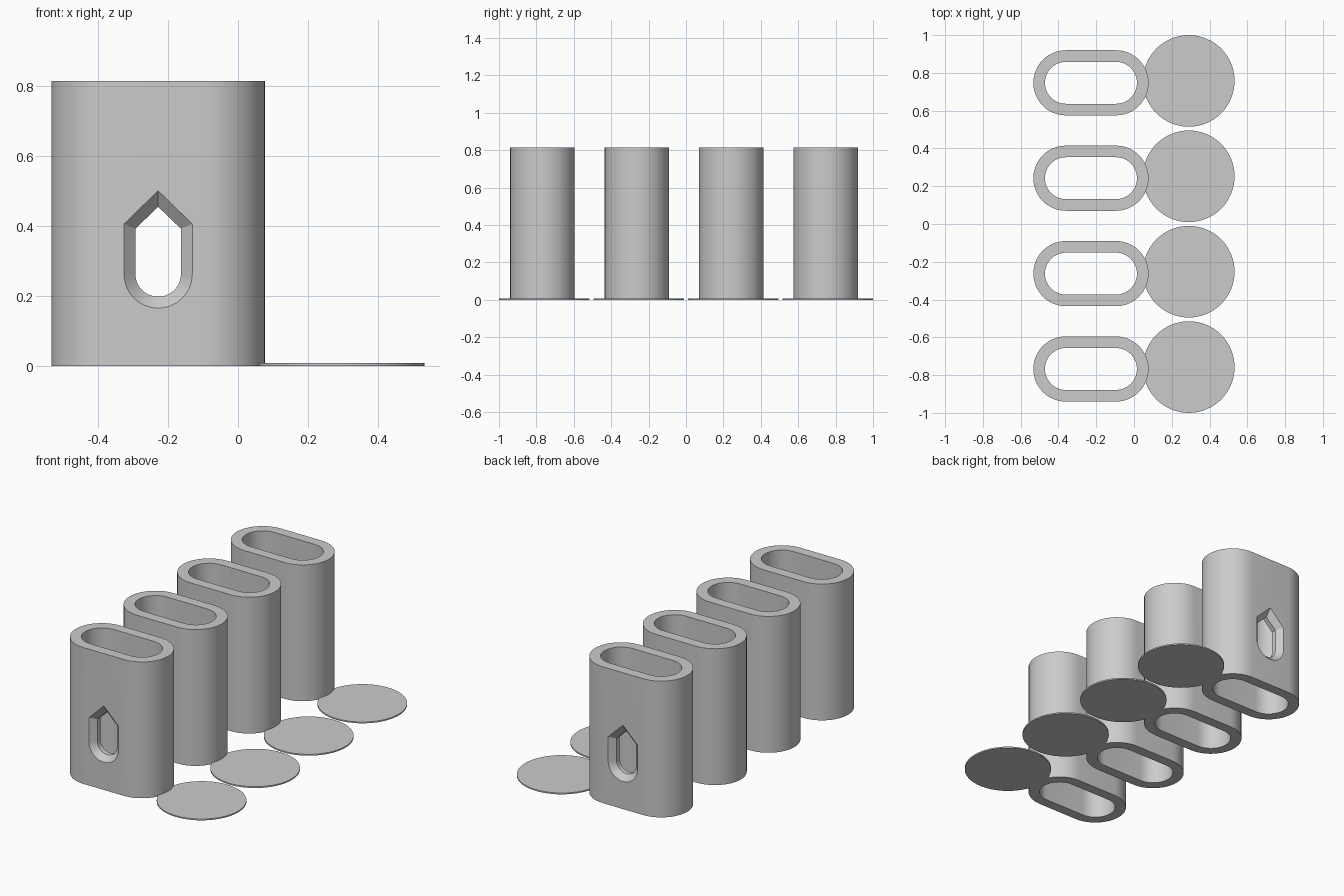
import bpy, bmesh, math

if "Cube" in bpy.data.objects:
    bpy.data.objects.remove(bpy.data.objects["Cube"])

SPACING, HEIGHT = 0.505, 0.813
SLEEVE_X, HALF_STRAIGHT, R_OUT, R_IN = -0.228, 0.1325, 0.1725, 0.111

grey = bpy.data.materials.new("light grey")
grey.diffuse_color = (0.6, 0.6, 0.6, 1)
grey.use_nodes = True
grey.node_tree.nodes["Principled BSDF"].inputs["Base Color"].default_value = grey.diffuse_color


def loft(name, rings, closed=False):
    """Skin a series of matching rings; closed joins last to first, else cap the ends."""
    bm = bmesh.new()
    vs = [[bm.verts.new(p) for p in ring] for ring in rings]
    n, m = len(vs[0]), len(vs)
    for i in range(m if closed else m - 1):
        a, b = vs[i], vs[(i + 1) % m]
        for j in range(n):
            k = (j + 1) % n
            bm.faces.new((a[j], a[k], b[k], b[j]))
    if not closed:
        bm.faces.new(vs[0][::-1])
        bm.faces.new(vs[-1])
    bmesh.ops.recalc_face_normals(bm, faces=bm.faces)
    mesh = bpy.data.meshes.new(name)
    bm.to_mesh(mesh)
    bm.free()
    obj = bpy.data.objects.new(name, mesh)
    obj.data.materials.append(grey)
    bpy.context.collection.objects.link(obj)
    return obj


def smooth(obj):
    bpy.ops.object.select_all(action='DESELECT')
    obj.select_set(True)
    bpy.context.view_layer.objects.active = obj
    bpy.ops.object.shade_smooth_by_angle(angle=math.radians(30))


def stadium(r, z, steps=24):
    pts = []
    for side in (1, -1):
        for i in range(steps + 1):
            a = math.pi * i / steps - math.pi / 2
            pts.append((side * (HALF_STRAIGHT + r * math.cos(a)), side * r * math.sin(a), z))
    return pts


def window(w, y, steps=24):
    """Round-bottomed, pointed-top outline with half width w."""
    inset = 0.0975 - w
    pts = []
    for i in range(steps + 1):
        a = math.pi + math.pi * i / steps
        pts.append((w * math.cos(a), y, 0.2625 + w * math.sin(a)))
    shoulder = 0.405 - inset * 0.414
    return pts + [(w, y, shoulder), (0, y, 0.5 - inset * 1.414), (-w, y, shoulder)]


# Window cutter: bevelled mouth on both outer faces, straight in between
cutter = loft("window_cutter", [window(0.1175, -R_OUT - 0.02), window(0.065, -R_OUT + 0.0325),
                                window(0.065, R_OUT - 0.0325), window(0.1175, R_OUT + 0.02)])
cutter.hide_render = True
cutter.hide_set(True)

for i in range(4):
    y = (i - 1.5) * SPACING
    # Hollow oval sleeve with window
    sleeve = loft(f"sleeve_{i + 1}", [stadium(R_OUT, 0), stadium(R_OUT, HEIGHT),
                                      stadium(R_IN, HEIGHT), stadium(R_IN, 0)], closed=True)
    cut = sleeve.modifiers.new("window", 'BOOLEAN')
    cut.operation, cut.solver, cut.object = 'DIFFERENCE', 'EXACT', cutter
    bpy.context.view_layer.update()
    mesh = bpy.data.meshes.new_from_object(sleeve.evaluated_get(bpy.context.evaluated_depsgraph_get()))
    sleeve.modifiers.clear()
    sleeve.data = mesh
    sleeve.location = (SLEEVE_X, y - 0.01, 0)
    smooth(sleeve)

    # Thin round disc beside it
    bpy.ops.mesh.primitive_cylinder_add(vertices=64, radius=0.2425, depth=0.008,
                                        location=(0.29, y, 0.004))
    disc = bpy.context.object
    disc.name = f"disc_{i + 1}"
    disc.data.materials.append(grey)
    smooth(disc)

bpy.data.objects.remove(cutter)
